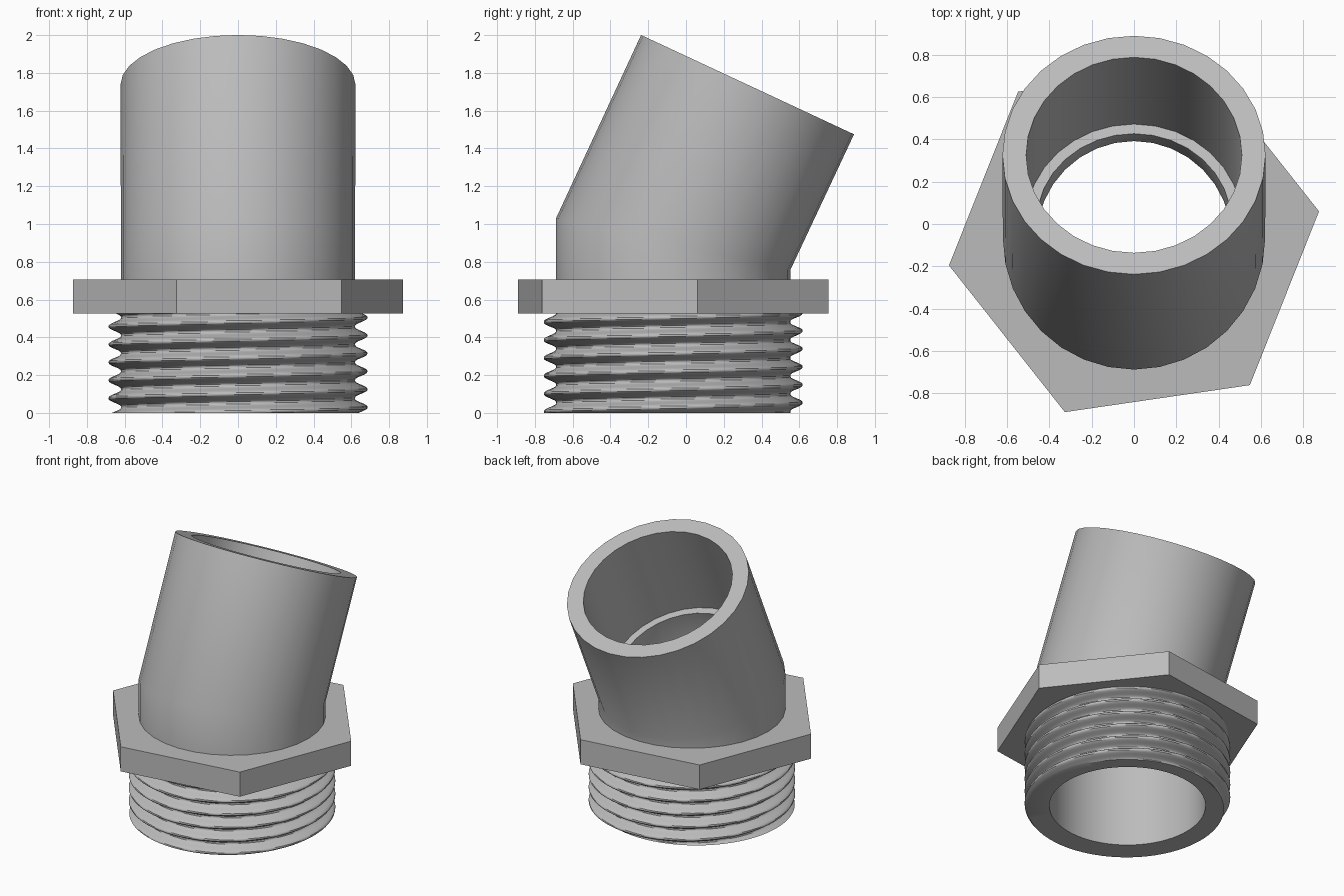
import bpy, bmesh, math
from mathutils import Vector

if "Cube" in bpy.data.objects:
    bpy.data.objects.remove(bpy.data.objects["Cube"])

AXIS_Y = -0.068                 # y of the vertical axis
BEND_Z = 0.893                  # height where the two axes meet
TILT = math.radians(25)
PITCH, R_ROOT, R_CREST = 0.095, 0.62, 0.685

grey = bpy.data.materials.new("grey plastic")
grey.diffuse_color = (0.5, 0.5, 0.5, 1)
grey.use_nodes = True
grey.node_tree.nodes["Principled BSDF"].inputs["Base Color"].default_value = grey.diffuse_color


def angles(n, start=0.0):
    return [start + 2 * math.pi * i / n for i in range(n)]


def flat(r, z, n):
    """Horizontal ring."""
    return [(r * math.cos(a), AXIS_Y + r * math.sin(a), z) for a in angles(n)]


def miter(r, n):
    """Ring on the plane that halves the bend."""
    k = math.tan(TILT / 2)
    return [(r * math.cos(a), AXIS_Y + r * math.sin(a), BEND_Z - k * r * math.sin(a))
            for a in angles(n)]


def tilted(r, s, n):
    """Ring at distance s along the tilted axis."""
    c = Vector((0, AXIS_Y, BEND_Z)) + s * Vector((0, math.sin(TILT), math.cos(TILT)))
    v = Vector((0, math.cos(TILT), -math.sin(TILT)))
    return [c + Vector((r * math.cos(a), 0, 0)) + v * (r * math.sin(a)) for a in angles(n)]


def thread(z, n):
    """Ring across a rounded right-hand thread."""
    pts = []
    for a in angles(n):
        t = (z - 0.41) / PITCH - a / (2 * math.pi)
        tri = 4 * abs(t - math.floor(t) - 0.5) - 1          # 1 at crest, -1 at root
        f = 0.5 + 0.5 * math.sin(math.pi / 2 * max(-1, min(1, 1.15 * tri)))
        r = R_ROOT + (R_CREST - R_ROOT) * f
        pts.append((r * math.cos(a), AXIS_Y + r * math.sin(a), z))
    return pts


def loft(name, rings, closed=False, smooth=True):
    bm = bmesh.new()
    loops = [[bm.verts.new(p) for p in ring] for ring in rings]
    pairs = list(zip(loops, loops[1:]))
    if closed:
        pairs.append((loops[-1], loops[0]))
    n = len(loops[0])
    for lo, hi in pairs:
        for i in range(n):
            j = (i + 1) % n
            bm.faces.new((lo[i], lo[j], hi[j], hi[i]))
    mesh = bpy.data.meshes.new(name)
    bmesh.ops.recalc_face_normals(bm, faces=bm.faces)
    bm.to_mesh(mesh)
    bm.free()
    mesh.materials.append(grey)
    ob = bpy.data.objects.new(name, mesh)
    bpy.context.collection.objects.link(ob)
    if smooth:
        bpy.ops.object.select_all(action='DESELECT')
        ob.select_set(True)
        bpy.context.view_layer.objects.active = ob
        bpy.ops.object.shade_smooth_by_angle(angle=math.radians(30))
    return ob


# bent socket: outer wall, rim, socket bore, inner stop ledge, hidden foot
N, TOP = 32, 0.932
loft("bent_socket", [
    flat(0.62, 0.6, N), miter(0.62, N), tilted(0.622, TOP, N),
    tilted(0.51, TOP, N), tilted(0.51, 0.185, N), tilted(0.46, 0.185, N),
    miter(0.46, N), flat(0.46, 0.7, N), flat(0.52, 0.7, N), flat(0.52, 0.6, N),
], closed=True)

# threaded end: threads, bottom rim, lower bore
N, ROWS = 72, 88
rings = [thread(0.53 * (1 - i / ROWS), N) for i in range(ROWS + 1)]
loft("threaded_end", rings + [flat(0.52, 0, N), flat(0.52, 0.6, N), flat(0.6, 0.6, N)],
     closed=True)

# hexagonal flange with a round hole
N, START, R_HEX = 36, math.radians(8.3), 0.884


def hex_ring(z):
    pts = []
    for i, a in enumerate(angles(N, START)):
        off = 2 * math.pi * (i % 6) / N - math.pi / 6
        r = R_HEX * math.cos(math.pi / 6) / math.cos(off)
        pts.append((r * math.cos(a), AXIS_Y + r * math.sin(a), z))
    return pts


def hole_ring(z):
    return [(0.58 * math.cos(a), AXIS_Y + 0.58 * math.sin(a), z) for a in angles(N, START)]


loft("hex_flange", [hole_ring(0.525), hex_ring(0.525), hex_ring(0.705), hole_ring(0.705)],
     closed=True, smooth=False)
